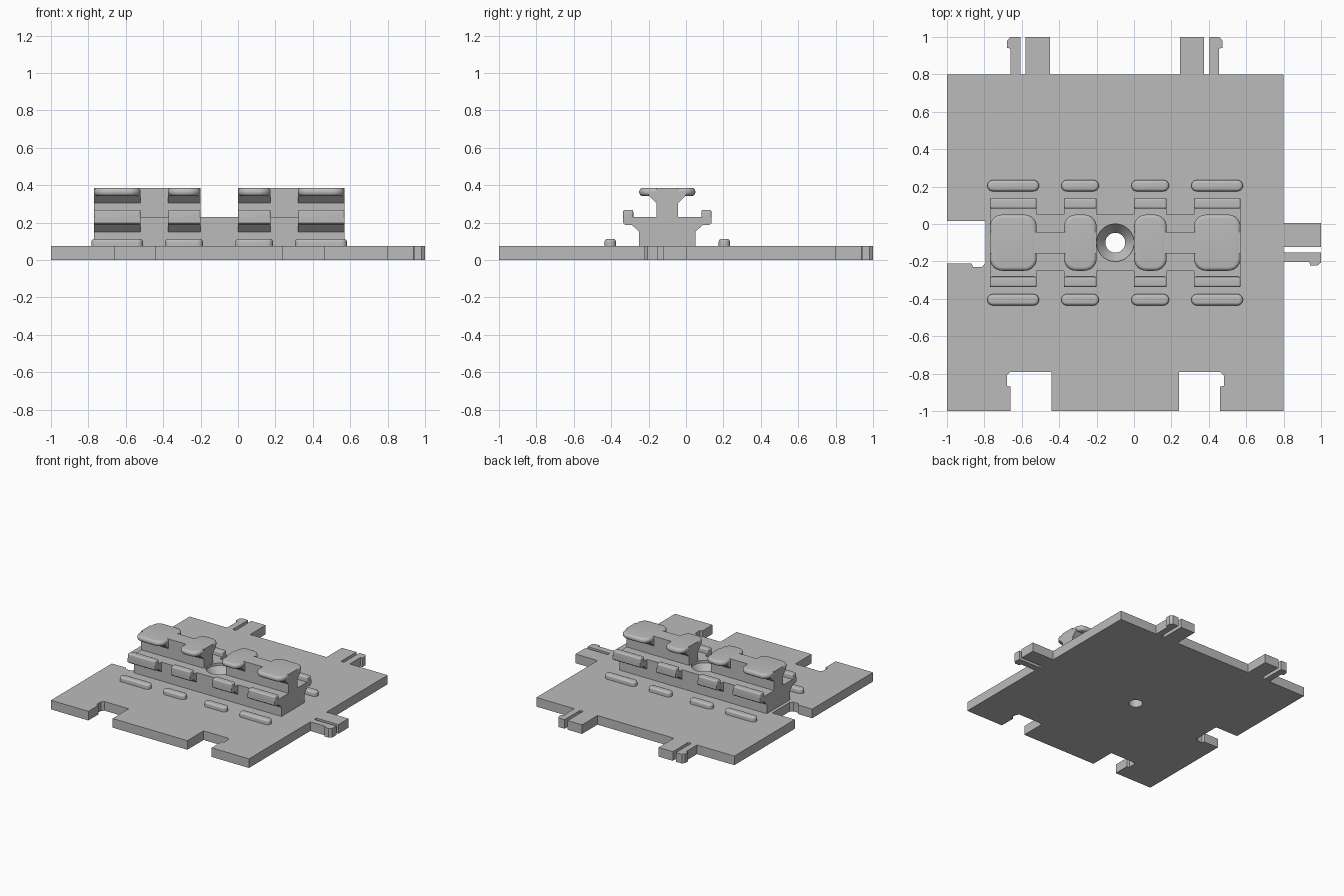
import bpy, bmesh, math

if "Cube" in bpy.data.objects:
    bpy.data.objects.remove(bpy.data.objects["Cube"])

# One plain grey for every part
grey = bpy.data.materials.new("light_grey")
grey.use_nodes = True
GREY = (0.5, 0.5, 0.5, 1)
grey.diffuse_color = GREY
grey.node_tree.nodes["Principled BSDF"].inputs["Base Color"].default_value = GREY

T = 0.075            # plate thickness
CY = -0.1            # rail centre line
LEDGE = 0.23         # top of the lower rail
PADS = [(-0.77, -0.52), (-0.375, -0.2), (0.0, 0.175), (0.32, 0.57)]


def finish(name, bm, smooth=False):
    bmesh.ops.recalc_face_normals(bm, faces=bm.faces)
    me = bpy.data.meshes.new(name)
    bm.to_mesh(me)
    bm.free()
    me.materials.append(grey)
    ob = bpy.data.objects.new(name, me)
    bpy.context.collection.objects.link(ob)
    if smooth:
        bpy.ops.object.select_all(action='DESELECT')
        bpy.context.view_layer.objects.active = ob
        ob.select_set(True)
        bpy.ops.object.shade_smooth_by_angle(angle=math.radians(35))
    return ob


def prism(bm, points, offset):
    face = bm.faces.new([bm.verts.new(p) for p in points])
    bm.normal_update()
    ext = bmesh.ops.extrude_face_region(bm, geom=[face], use_keep_orig=True)
    bmesh.ops.translate(bm, vec=offset,
                        verts=[v for v in ext["geom"] if isinstance(v, bmesh.types.BMVert)])


def flat(name, outline):
    bm = bmesh.new()
    prism(bm, [(x, y, 0) for x, y in outline], (0, 0, T))
    return finish(name, bm)


def section(name, half, x0, x1):
    """Extrude a symmetrical (half width, height) section along x."""
    pts = [(x0, CY + w, z) for w, z in half] + [(x0, CY - w, z) for w, z in reversed(half)]
    bm = bmesh.new()
    prism(bm, pts, (x1 - x0, 0, 0))
    return finish(name, bm)


def rounded_box(name, x0, x1, y0, y1, z0, z1, corner, edge, both=False):
    """Box with round plan corners and softened top (and bottom) rims."""
    bm = bmesh.new()
    prism(bm, [(x0, y0, z0), (x1, y0, z0), (x1, y1, z0), (x0, y1, z0)], (0, 0, z1 - z0))
    upright = [e for e in bm.edges if abs(e.verts[0].co.z - e.verts[1].co.z) > 1e-4]
    bmesh.ops.bevel(bm, geom=upright, offset=corner, segments=8, profile=0.5, affect='EDGES')
    levels = (z0, z1) if both else (z1,)
    rims = [e for e in bm.edges
            if any(all(abs(v.co.z - z) < 1e-4 for v in e.verts) for z in levels)]
    bmesh.ops.bevel(bm, geom=rims, offset=edge, segments=5, profile=0.5, affect='EDGES')
    return finish(name, bm, True)


# Base plate with three clip sockets
def socket(side):
    """Half-open front notch, from the left wall to the right one."""
    wall, lip = side * 0.11, side * 0.13
    return [(-wall, -1), (-wall, -0.79), (lip - side * 0.02, -0.79), (lip, -0.81),
            (lip, -0.865), (wall, -0.87), (wall, -1)]


front = [(x - 0.55, y) for x, y in reversed(socket(-1))] + [(x + 0.35, y) for x, y in socket(1)]
plate = flat("base_plate", [(-1, -1)] + front + [
    (0.8, -1), (0.8, 0.8), (-1, 0.8), (-1, 0.015), (-0.795, 0.015), (-0.795, -0.21),
    (-0.815, -0.23), (-0.86, -0.23), (-0.87, -0.21), (-1, -0.21)])

# Clip tabs: a solid block and a hooked prong
block = [(-0.1, 0), (0.03, 0), (0.03, 0.2), (-0.1, 0.2)]
prong = [(0.058, 0), (0.11, 0), (0.11, 0.138), (0.128, 0.142), (0.128, 0.18),
         (0.112, 0.2), (0.058, 0.2)]
for tag, shape in (("block", block), ("prong", prong)):
    flat("back_left_" + tag, [(0.345 + u, 0.8 + v) for u, v in shape])
    flat("back_right_" + tag, [(-0.55 - u, 0.8 + v) for u, v in shape])
    flat("left_side_" + tag, [(0.8 + v, -0.094 - u) for u, v in shape])

# Lower rail core
core = section("lower_rail_core", [(0.15, T - 0.01), (0.15, LEDGE)], -0.77, 0.57)

# Countersunk screw hole through the rail and plate
bm = bmesh.new()
profile = [(0, -0.1), (0.053, -0.1), (0.053, 0.15), (0.1, LEDGE - 0.02), (0.1, 0.3), (0, 0.3)]
vs = [bm.verts.new((r - 0.1, CY, z)) for r, z in profile]
es = [bm.edges.new(p) for p in zip(vs, vs[1:])]
bmesh.ops.spin(bm, geom=vs + es, cent=(-0.1, CY, 0), axis=(0, 0, 1),
               angle=math.tau, steps=40, use_duplicate=False)
bmesh.ops.remove_doubles(bm, verts=bm.verts, dist=1e-5)
cutter = finish("hole_cutter", bm)
cutter.hide_render = True
cutter.hide_viewport = True
for part in (core, plate):
    mod = part.modifiers.new("screw_hole", 'BOOLEAN')
    mod.operation = 'DIFFERENCE'
    mod.solver = 'EXACT'
    mod.object = cutter

# Upper rail webs, one on each side of the hole
for name, x0, x1 in (("right_web", -0.77, -0.2), ("left_web", 0.0, 0.57)):
    section(name, [(0.058, LEDGE - 0.01), (0.058, 0.385)], x0, x1)

# Wide stations: ledges, lips, heads and plate ridges
for i, (x0, x1) in enumerate(PADS, 1):
    for side, s in (("back", 1), ("front", -1)):
        pts = [(0.15, 0.15), (0.19, 0.188), (0.225, 0.188), (0.237, 0.198), (0.237, LEDGE),
               (0.15, LEDGE)]
        bm = bmesh.new()
        prism(bm, [(x0, CY + s * w, z) for w, z in pts], (x1 - x0, 0, 0))
        finish(f"{side}_ledge_{i}", bm)
        ya, yb = sorted((CY + s * 0.182, CY + s * 0.237))
        rounded_box(f"{side}_lip_{i}", x0, x1, ya, yb, LEDGE - 0.02, 0.268, 0.012, 0.011)
        ya, yb = sorted((CY + s * 0.275, CY + s * 0.335))
        rounded_box(f"{side}_ridge_{i}", x0 - 0.014, x1 + 0.012, ya, yb, T - 0.005, 0.113,
                    0.0295, 0.016)
    section(f"head_flare_{i}", [(0.058, 0.305), (0.1, 0.345), (0.1, 0.36)], x0, x1)
    rounded_box(f"head_{i}", x0, x1, CY - 0.15, CY + 0.15, 0.342, 0.386, 0.065, 0.02, True)
